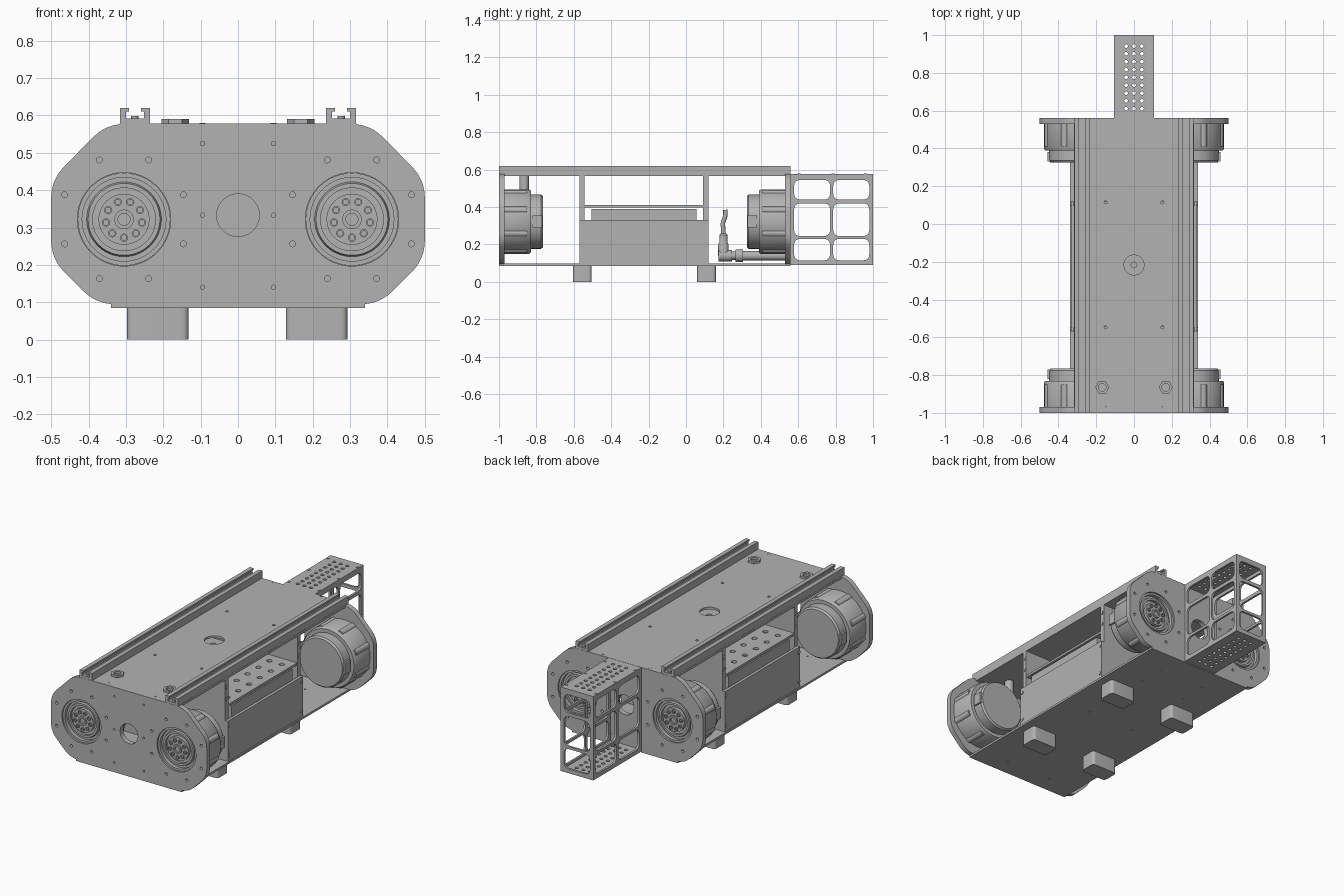
import bpy, bmesh, math
from mathutils import Matrix, Vector

cube = bpy.data.objects.get("Cube")
if cube:
    bpy.data.objects.remove(cube)

grey = bpy.data.materials.new("machined_grey")
grey.use_nodes = True
COLOUR = (0.45, 0.45, 0.45, 1)
grey.diffuse_color = COLOUR
grey.node_tree.nodes["Principled BSDF"].inputs["Base Color"].default_value = COLOUR

# Axis frames: columns are the local u, v and normal directions
XY = Matrix.Identity(4)
XZ = Matrix(((1, 0, 0, 0), (0, 0, -1, 0), (0, 1, 0, 0), (0, 0, 0, 1)))
YZ = Matrix(((0, 0, 1, 0), (1, 0, 0, 0), (0, 1, 0, 0), (0, 0, 0, 1)))


def add(name, mesh):
    ob = bpy.data.objects.new(name, mesh)
    bpy.context.collection.objects.link(ob)
    mesh.materials.clear()
    mesh.materials.append(grey)
    bpy.ops.object.select_all(action="DESELECT")
    ob.select_set(True)
    bpy.context.view_layer.objects.active = ob
    bpy.ops.object.shade_smooth_by_angle(angle=math.radians(32))
    return ob


def from_bmesh(name, bm):
    bmesh.ops.recalc_face_normals(bm, faces=bm.faces)
    mesh = bpy.data.meshes.new(name)
    bm.to_mesh(mesh)
    bm.free()
    return add(name, mesh)


def circle(u, v, r, n=24):
    return [(u + r * math.cos(math.tau * i / n), v + r * math.sin(math.tau * i / n)) for i in range(n)]


def rounded(points, cut, steps=6):
    out = []
    for i, p in enumerate(points):
        p, a, b = Vector(p), Vector(points[i - 1]), Vector(points[(i + 1) % len(points)])
        s, e = p + (a - p).normalized() * cut, p + (b - p).normalized() * cut
        for k in range(steps + 1):
            t = k / steps
            out.append(tuple(s * (1 - t) ** 2 + p * 2 * t * (1 - t) + e * t * t))
    return out


def rect(u0, u1, v0, v1):
    return [(u0, v0), (u1, v0), (u1, v1), (u0, v1)]


def plate(name, outline, holes, frame, lo, hi):
    """Flat sheet with holes, from lo to hi along the frame's normal."""
    curve = bpy.data.curves.new(name, "CURVE")
    curve.dimensions, curve.fill_mode, curve.extrude = "2D", "BOTH", (hi - lo) / 2
    for loop in [outline] + holes:
        spline = curve.splines.new("POLY")
        spline.points.add(len(loop) - 1)
        for pt, (u, v) in zip(spline.points, loop):
            pt.co = (u, v, 0, 1)
        spline.use_cyclic_u = True
    temp = bpy.data.objects.new(name + "_curve", curve)
    bpy.context.collection.objects.link(temp)
    mesh = bpy.data.meshes.new_from_object(temp.evaluated_get(bpy.context.evaluated_depsgraph_get()))
    bpy.data.objects.remove(temp)
    mesh.transform(frame @ Matrix.Translation((0, 0, (lo + hi) / 2)))
    bm = bmesh.new()
    bm.from_mesh(mesh)
    bmesh.ops.remove_doubles(bm, verts=bm.verts, dist=1e-5)
    return from_bmesh(name, bm)


def box(name, x0, x1, y0, y1, z0, z1):
    bm = bmesh.new()
    size = Matrix.Diagonal((x1 - x0, y1 - y0, z1 - z0, 1))
    bmesh.ops.create_cube(bm, size=1, matrix=Matrix.Translation(
        ((x0 + x1) / 2, (y0 + y1) / 2, (z0 + z1) / 2)) @ size)
    return from_bmesh(name, bm)


def lathe(name, profile, place, n=48):
    """Revolve (radius, height) points around the local z axis."""
    bm = bmesh.new()
    verts = [bm.verts.new((r, 0, h)) for r, h in profile]
    edges = [bm.edges.new(pair) for pair in zip(verts, verts[1:])]
    bmesh.ops.spin(bm, geom=verts + edges, axis=(0, 0, 1), cent=(0, 0, 0), angle=math.tau, steps=n)
    bmesh.ops.remove_doubles(bm, verts=bm.verts, dist=1e-5)
    bmesh.ops.transform(bm, matrix=place, verts=bm.verts)
    return from_bmesh(name, bm)


def rod(name, r, length, place, n=24):
    return lathe(name, [(0, 0), (r, 0), (r, length), (0, length)], place, n)


MX, MZ = 0.305, 0.322      # motor centre
SIDES = (-1, 1)

# End plates with motor openings, screw holes and a central port
half = [(0.379, 0.095), (0.5, 0.216), (0.5, 0.428), (0.353, 0.577)]
outline = rounded(half + [(-x, z) for x, z in reversed(half)], 0.05)
holes = [circle(0, 0.333, 0.057, 40)]
for s in SIDES:
    holes.append(circle(s * MX, MZ, 0.125, 48))
    for k in range(8):
        a = math.tau * (k + 0.5) / 8
        holes.append(circle(s * MX + 0.172 * math.cos(a), MZ + 0.172 * math.sin(a), 0.008, 12))
    holes += [circle(s * 0.095, z, 0.006, 12) for z in (0.14, 0.333, 0.525)]
plate("front_plate", outline, holes, XZ, 0.97, 1.0)
plate("back_plate", outline, holes, XZ, -0.56, -0.53)

# Drive motors: local z points from the outer face into the body
housing = [(0, 0.012), (0.016, 0.012), (0.016, 0.004), (0.026, 0.004), (0.026, 0.012),
           (0.068, 0.012), (0.068, 0.03), (0.084, 0.03), (0.084, 0.016), (0.096, 0.016),
           (0.1, 0.028), (0.112, 0.028), (0.112, 0.008), (0.124, 0.008), (0.124, 0.03),
           (0.172, 0.03), (0.172, 0.16), (0.166, 0.17), (0.145, 0.17), (0.145, 0.225),
           (0.137, 0.235), (0, 0.235)]
for end, y, d in (("front", -1, 1), ("back", 0.56, -1)):
    turn = Matrix.Rotation(-d * math.pi / 2, 4, "X")
    for s in SIDES:
        side = "left" if s > 0 else "right"
        name = f"{end}_{side}_motor"
        place = Matrix.Translation((s * MX, y, MZ)) @ turn
        lathe(name, housing, place, 64)
        for k in range(9):
            a = math.pi / 2 + math.tau * k / 9
            spot = Matrix.Translation((0.049 * math.cos(a), 0.049 * math.sin(a), 0.006))
            lathe(name + "_hub_socket", [(0.007, 0.008), (0.007, 0), (0.011, 0), (0.011, 0.008)],
                  place @ spot, 12)
        for k in range(8):
            a = math.tau * (k + 0.5) / 8
            spot = Matrix.Translation((0.16 * math.cos(a), 0.16 * math.sin(a), 0.03))
            rod(name + "_boss", 0.02, 0.12, place @ spot, 16)
        ys = sorted((y + d * 0.18, y + d * 0.23))
        box(name + "_terminal", s * MX + s * 0.135, s * MX + s * 0.152, *ys, 0.29, 0.355)

# Bottom and top decks
bottom_holes = [circle(s * 0.15, y, 0.006, 12) for s in SIDES for y in (-0.9, -0.2, 0.25, 0.4)]
plate("bottom_deck", rect(-0.34, 0.34, -1, 0.56), bottom_holes, XY, 0.085, 0.097)
top_holes = [circle(0, -0.217, 0.053, 40)]
top_holes += [circle(s * 0.15, y, 0.008, 12) for s in SIDES for y in (-0.975, -0.547, 0.115, 0.545)]
plate("top_deck", rect(-0.317, 0.317, -0.999, 0.559), top_holes, XY, 0.565, 0.578)

# Slotted rails along the top
rail = [(-0.04, 0.578), (0.04, 0.578), (0.04, 0.62), (0.016, 0.62), (0.016, 0.61), (0.024, 0.61),
        (0.024, 0.592), (-0.024, 0.592), (-0.024, 0.61), (-0.016, 0.61), (-0.016, 0.62), (-0.04, 0.62)]
for s in SIDES:
    plate("top_rail", [(s * 0.276 + u, v) for u, v in rail], [], XZ, -0.56, 1.0)
    for y in (-0.98, -0.78, -0.547, 0.115, 0.4, 0.545):
        rod("rail_screw", 0.01, 0.007, Matrix.Translation((s * 0.276, y, 0.592)), 12)

# Cable glands with hexagonal nuts and stems
for s in SIDES:
    spot = Matrix.Translation((s * 0.168, -0.865, 0))
    plate("gland_nut", circle(s * 0.168, -0.865, 0.037, 6), [circle(s * 0.168, -0.865, 0.02)], XY, 0.578, 0.59)
    rod("gland_stem", 0.025, 0.088, spot @ Matrix.Translation((0, 0, 0.49)))

# Central battery bay
for y0, y1 in ((-0.57, -0.542), (0.092, 0.12)):
    box("bay_wall", -0.317, 0.317, y0, y1, 0.097, 0.565)
for s in SIDES:
    box("bay_side_panel", s * 0.317, s * 0.334, -0.57, 0.12, 0.097, 0.33)
    for y in (-0.556, 0.106):
        for z, x in ((0.13, 0.334), (0.3, 0.334), (0.45, 0.317), (0.52, 0.317)):
            turn = Matrix.Rotation(s * math.pi / 2, 4, "Y")
            rod("bay_screw", 0.01, 0.004, Matrix.Translation((s * x, y, z)) @ turn, 12)
box("battery_block", -0.312, 0.312, -0.505, 0.055, 0.097, 0.39)
tray_holes = [circle(0, -0.217, 0.015)]
tray_holes += [circle(s * (0.1 + 0.08 * i), -0.47 + 0.1 * j, 0.015, 16)
               for s in SIDES for i in range(3) for j in range(6)]
plate("bay_tray", rect(-0.315, 0.315, -0.545, 0.095), tray_holes, XY, 0.399, 0.412)

# Feet
for x in (-0.2145, 0.2105):
    for y in (-0.555, 0.11):
        plate("foot", rounded(rect(x - 0.0825, x + 0.0825, y - 0.05, y + 0.05), 0.02), [], XY, 0, 0.086)

# Rear cage
rows = ((0.115, 0.23), (0.245, 0.42), (0.44, 0.545))
windows = [rounded(rect(y0, y1, *row), 0.035) for row in rows for y0, y1 in ((0.578, 0.77), (0.787, 0.98))]
for s in SIDES:
    lo, hi = sorted((s * 0.093, s * 0.105))
    plate("cage_side", rect(0.56, 1, 0.09, 0.577), windows, YZ, lo, hi)
plate("cage_back", rect(-0.093, 0.093, 0.09, 0.577),
      [rounded(rect(-0.083, 0.083, *row), 0.035) for row in rows], XZ, -1, -0.988)
vents = [circle(0.042 * i, 0.61 + 0.0415 * j, 0.01, 12) for i in (-1, 0, 1) for j in range(9)]
for name, z in (("cage_floor", 0.09), ("cage_roof", 0.565)):
    plate(name, rect(-0.093, 0.093, 0.56, 0.988), vents, XY, z, z + 0.012)
for s in SIDES:
    for y in (0.605, 0.785, 0.96):
        rod("cage_screw", 0.008, 0.003, Matrix.Translation((s * 0.095, y, 0.577)), 12)

# Elbow connector with its cable
back = Matrix.Rotation(-math.pi / 2, 4, "X")
lathe("connector_body", [(0, 0), (0.03, 0), (0.03, 0.07), (0.022, 0.07), (0.022, 0.09), (0.034, 0.09),
                         (0.034, 0.13), (0.025, 0.13), (0.025, 0.37), (0, 0.37)],
      Matrix.Translation((0, 0.175, 0.14)) @ back, 24)
lathe("connector_elbow", [(0, 0), (0.028, 0), (0.028, 0.06), (0.022, 0.07), (0.022, 0.11), (0.015, 0.12), (0, 0.12)],
      Matrix.Translation((0, 0.2, 0.14)), 24)
cable = bpy.data.curves.new("cable", "CURVE")
cable.dimensions, cable.bevel_depth, cable.use_fill_caps = "3D", 0.012, True
path = cable.splines.new("NURBS")
path.points.add(4)
for pt, (y, z) in zip(path.points, ((0.2, 0.25), (0.2, 0.29), (0.19, 0.32), (0.215, 0.35), (0.21, 0.385))):
    pt.co = (0, y, z, 1)
path.use_endpoint_u = True
cable.materials.append(grey)
bpy.context.collection.objects.link(bpy.data.objects.new("cable", cable))
